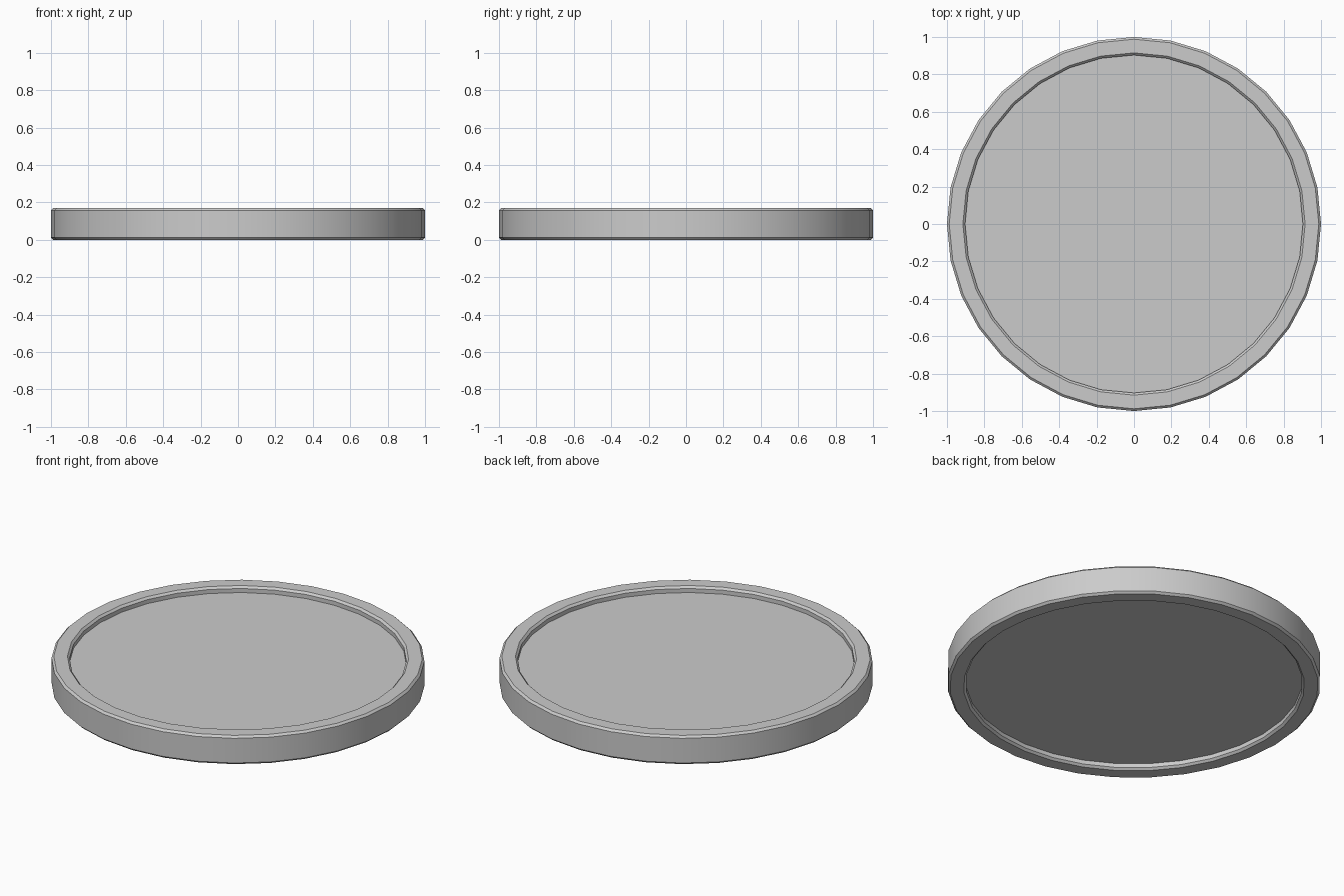
import bpy, bmesh, math

if "Cube" in bpy.data.objects:
    bpy.data.objects.remove(bpy.data.objects["Cube"])

SIDES = 32
HEIGHT = 0.17
RECESS = 0.036
BEVEL = 0.012

# Half profile of the tray: (radius, z) from the lower floor to the upper floor
lower = [(0.903, RECESS), (0.903, BEVEL), (0.915, 0.0),
         (1.0 - BEVEL, 0.0), (1.0, BEVEL)]
profile = lower + [(r, HEIGHT - z) for r, z in reversed(lower)]

bm = bmesh.new()
rings = []
for r, z in profile:
    rings.append([bm.verts.new((r * math.cos(2 * math.pi * i / SIDES),
                                r * math.sin(2 * math.pi * i / SIDES), z))
                  for i in range(SIDES)])

# Rim walls and chamfers
for a, b in zip(rings, rings[1:]):
    for i in range(SIDES):
        j = (i + 1) % SIDES
        bm.faces.new((a[i], a[j], b[j], b[i]))

# Recessed floors on both sides
bm.faces.new(rings[0][::-1])
bm.faces.new(rings[-1])
bmesh.ops.recalc_face_normals(bm, faces=bm.faces[:])

mesh = bpy.data.meshes.new("rimmed_disc")
bm.to_mesh(mesh)
bm.free()
disc = bpy.data.objects.new("rimmed_disc", mesh)
bpy.context.collection.objects.link(disc)

# Smooth sides, crisp chamfer edges
bpy.context.view_layer.objects.active = disc
disc.select_set(True)
bpy.ops.object.shade_smooth_by_angle(angle=math.radians(30))
